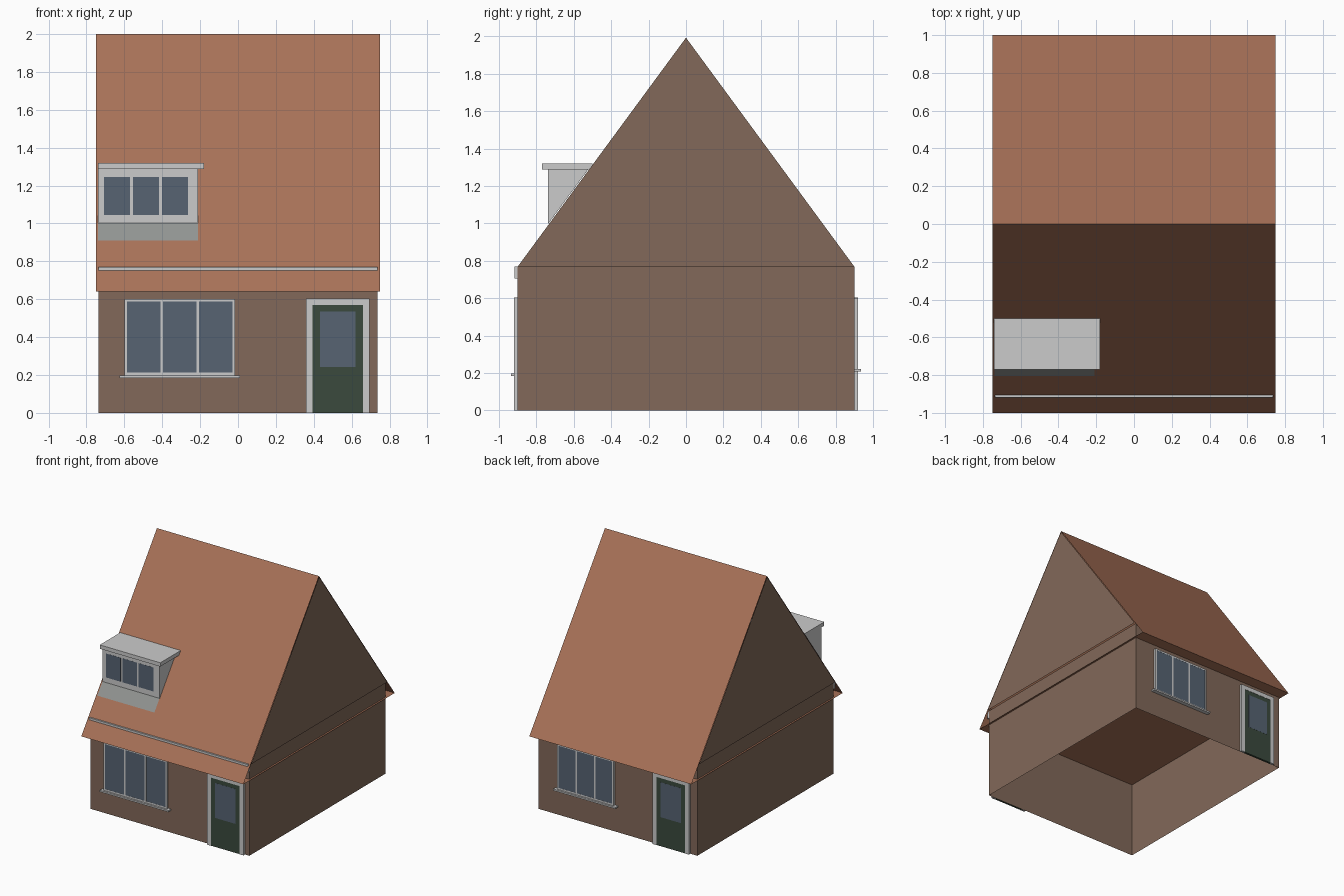
import bpy

if "Cube" in bpy.data.objects:
    bpy.data.objects.remove(bpy.data.objects["Cube"])


def material(name, rgb):
    m = bpy.data.materials.new(name)
    m.diffuse_color = (*rgb, 1)
    m.use_nodes = True
    m.node_tree.nodes["Principled BSDF"].inputs["Base Color"].default_value = m.diffuse_color
    return m


BRICK = material("brick", (0.223, 0.140, 0.100))
TILE = material("tile", (0.393, 0.167, 0.097))
GLASS = material("glass", (0.095, 0.126, 0.171))
GREEN = material("green_paint", (0.043, 0.068, 0.047))
LEAD = material("lead", (0.286, 0.300, 0.290))


def mesh(name, verts, faces, mat=None):
    me = bpy.data.meshes.new(name)
    me.from_pydata(verts, [], faces)
    ob = bpy.data.objects.new(name, me)
    bpy.context.collection.objects.link(ob)
    if mat:
        me.materials.append(mat)
    return ob


def box(name, x, y, z, mat=None):
    """Box spanning three (low, high) ranges."""
    bpy.ops.mesh.primitive_cube_add(size=1)
    ob = bpy.context.object
    ob.name = name
    ranges = [sorted(r) for r in (x, y, z)]
    for v in ob.data.vertices:
        v.co = [r[0] if c < 0 else r[1] for c, r in zip(v.co, ranges)]
    if mat:
        ob.data.materials.append(mat)
    return ob


def extrude_x(name, profile, x0, x1, mat=None, caps=True):
    """Extrude a closed (y, z) profile along x."""
    n = len(profile)
    verts = [(x, y, z) for x in (x0, x1) for y, z in profile]
    faces = [(i, i + n, (i + 1) % n + n, (i + 1) % n) for i in range(n)]
    if caps:
        faces += [tuple(range(n)), tuple(reversed(range(n, 2 * n)))]
    return mesh(name, verts, faces, mat)


RX, WX, WY = 0.75, 0.735, 0.90      # roof half width, wall half sizes
RIDGE, EAVE = 2.0, 0.64
SLOPE = RIDGE - EAVE                # roof drop per unit of y
WALL_TOP = RIDGE - SLOPE * WY - 0.007

# Outer walls: open box without floor or top
ring = [(-WX, -WY), (WX, -WY), (WX, WY), (-WX, WY)]
mesh("walls", [(x, y, z) for z in (0, WALL_TOP) for x, y in ring],
     [(i, (i + 1) % 4, (i + 1) % 4 + 4, i + 4) for i in range(4)], BRICK)

# Roof: two slopes and a flat soffit, ends left open at the eaves
extrude_x("roof", [(-1, EAVE), (0, RIDGE), (1, EAVE)], -RX, RX, TILE, caps=False)

# Brick gables closing the roof ends above the walls
for side, name in ((-1, "left_gable"), (1, "right_gable")):
    tri = [(side * RX, -WY, WALL_TOP), (side * RX, WY, WALL_TOP),
           (side * RX, 0, RIDGE - 0.007)]
    mesh(name, tri, [(0, 1, 2) if side > 0 else (2, 1, 0)], BRICK)

# Gutter board poking through the front roof slope
box("gutter_board", (-WX, WX), (-0.918, -WY), (0.705, 0.769))


def facade(tag, s, win, door, sill_z):
    """Window and door on the wall facing y = s; x ranges given as (low, high)."""
    wall, outer = s * (WY + 0.0005), s * 0.92
    x0, x1 = win
    z0, z1, bar = sill_z + 0.01, 0.602, 0.014
    # window frame with three lights
    box(tag + "_window_pane", (x0 + 0.002, x1 - 0.002), (wall, s * 0.919),
        (z0 + 0.002, z1 - 0.002), GLASS)
    step = (x1 - x0 - bar) / 3
    for i in range(4):
        a = x0 + step * i
        box(f"{tag}_window_post_{i}", (a, a + bar), (wall, outer), (z0, z1))
    for a, n in ((z0, "bottom"), (z1 - bar, "top")):
        box(f"{tag}_window_{n}_rail", win, (wall, outer), (a, a + bar))
    box(tag + "_window_sill", (x0 - 0.025, x1 + 0.025), (wall, s * 0.935),
        (sill_z - 0.003, sill_z + 0.01))
    # door frame, leaf and glass
    d0, d1 = door
    box(tag + "_door_left_jamb", (d0, d0 + 0.036), (wall, outer), (0, 0.605))
    box(tag + "_door_right_jamb", (d1 - 0.036, d1), (wall, outer), (0, 0.605))
    box(tag + "_door_head", (d0 + 0.036, d1 - 0.036), (wall, outer), (0.57, 0.605))
    box(tag + "_door_leaf", (d0 + 0.036, d1 - 0.036), (wall, s * 0.918), (0, 0.57), GREEN)
    box(tag + "_door_glass", (d0 + 0.074, d1 - 0.074), (wall, s * 0.919), (0.243, 0.535), GLASS)


facade("front", -1, (-0.60, -0.015), (0.358, 0.695), 0.188)
facade("back", 1, (0.025, 0.55), (-0.67, -0.335), 0.212)

# Dormer: wedge body, flat cap, three panes and a lead apron on the tiles
DX0, DX1, DY = -0.738, -0.21, -0.737
roof_z = lambda y: RIDGE + SLOPE * y
extrude_x("dormer_body", [(DY, roof_z(DY)), (DY, 1.29), (-0.522, 1.29)], DX0, DX1)
box("dormer_cap", (-0.74, -0.18), (-0.77, -0.5), (1.288, 1.32))
for i in range(3):
    a = -0.706 + 0.152 * i
    box(f"dormer_pane_{i}", (a, a + 0.137), (DY - 0.001, DY + 0.004), (1.045, 1.245), GLASS)
mesh("dormer_apron",
     [(x, y, roof_z(y) + 0.004) for y, x in
      ((-0.805, DX0), (-0.805, DX1), (DY, DX1), (DY, DX0))], [(0, 1, 2, 3)], LEAD)
